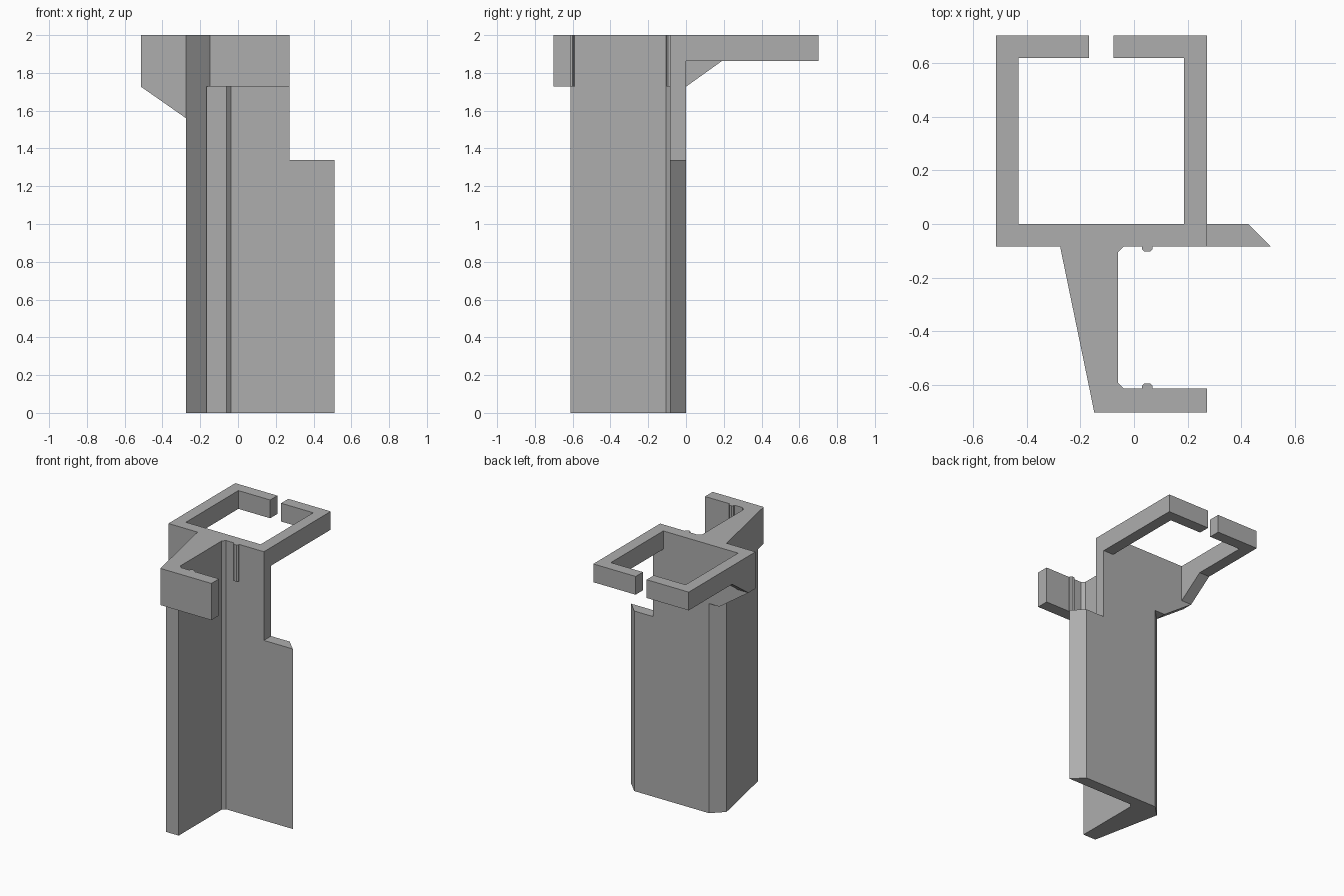
import bpy
import bmesh
from mathutils import Vector

cube = bpy.data.objects.get("Cube")
if cube:
    bpy.data.objects.remove(cube, do_unlink=True)

grey = bpy.data.materials.new("plain_grey")
grey.use_nodes = True
colour = (0.42, 0.42, 0.42, 1)
grey.diffuse_color = colour
grey.node_tree.nodes["Principled BSDF"].inputs["Base Color"].default_value = colour


def prism(name, outline, low, high, axis="z"):
    """Extrude a flat outline along one axis between low and high."""
    place = {
        "z": lambda a, b, c: (a, b, c),
        "y": lambda a, b, c: (a, c, b),
        "x": lambda a, b, c: (c, a, b),
    }[axis]
    bm = bmesh.new()
    face = bm.faces.new([bm.verts.new(place(a, b, low)) for a, b in outline])
    grown = bmesh.ops.extrude_face_region(bm, geom=[face])
    moved = [g for g in grown["geom"] if isinstance(g, bmesh.types.BMVert)]
    bmesh.ops.translate(bm, verts=moved, vec=Vector(place(0, 0, high - low)))
    bmesh.ops.recalc_face_normals(bm, faces=bm.faces[:])
    mesh = bpy.data.meshes.new(name)
    bm.to_mesh(mesh)
    bm.free()
    mesh.materials.append(grey)
    obj = bpy.data.objects.new(name, mesh)
    bpy.context.collection.objects.link(obj)
    return obj


TOP = 2.0
HOOK = 1.727    # underside of hook and flap
RING = 1.864    # underside of ring
FRONT = -0.084  # front of the back plate
LIP = -0.612    # inside of the hook lip
LEFT, RIGHT, BACK, WALL = -0.514, 0.272, 0.702, 0.085

# Full-height body: tapered web and back plate
prism("body", [(-0.275, FRONT), (-0.166, LIP), (-0.06, LIP), (-0.06, -0.106),
               (-0.038, FRONT), (RIGHT, FRONT), (RIGHT, 0), (-0.19, 0)], 0, TOP)

# Shorter side wing with a bevelled edge
prism("side_wing", [(RIGHT, FRONT), (0.51, FRONT), (0.426, 0), (RIGHT, 0)], 0, 1.34)

# Upper flap that widens the plate
prism("upper_flap", [(LEFT, TOP), (LEFT, HOOK), (-0.275, 1.56),
                     (-0.19, 1.56), (-0.19, TOP)], FRONT, 0, "y")

# Front hook lip with a small corner fillet
prism("hook_lip", [(-0.166, LIP), (-0.148, -BACK), (RIGHT, -BACK), (RIGHT, LIP),
                   (-0.038, LIP), (-0.06, LIP + 0.022), (-0.06, LIP)], HOOK, TOP)

# Facing snap ridges on the plate and the lip
for name, base, way in (("plate_ridge", FRONT, -1), ("lip_ridge", LIP, 1)):
    steps = [(-0.02, 0), (-0.02, 0.01), (-0.01, 0.019),
             (0.01, 0.019), (0.02, 0.01), (0.02, 0)]
    prism(name, [(0.049 + a, base + way * b) for a, b in steps], HOOK, TOP)

# Split ring: two L-shaped arms
for name, outer, inner, tip in (("ring_arm_right", LEFT, LEFT + WALL, -0.167),
                                ("ring_arm_left", RIGHT, RIGHT - WALL, -0.077)):
    prism(name, [(outer, 0), (outer, BACK), (tip, BACK), (tip, BACK - WALL),
                 (inner, BACK - WALL), (inner, 0)], RING, TOP)

# Gusset beneath the overhanging arm
prism("ring_gusset", [(0, HOOK), (0.192, RING), (0, RING)], LEFT, LEFT + WALL, "x")
